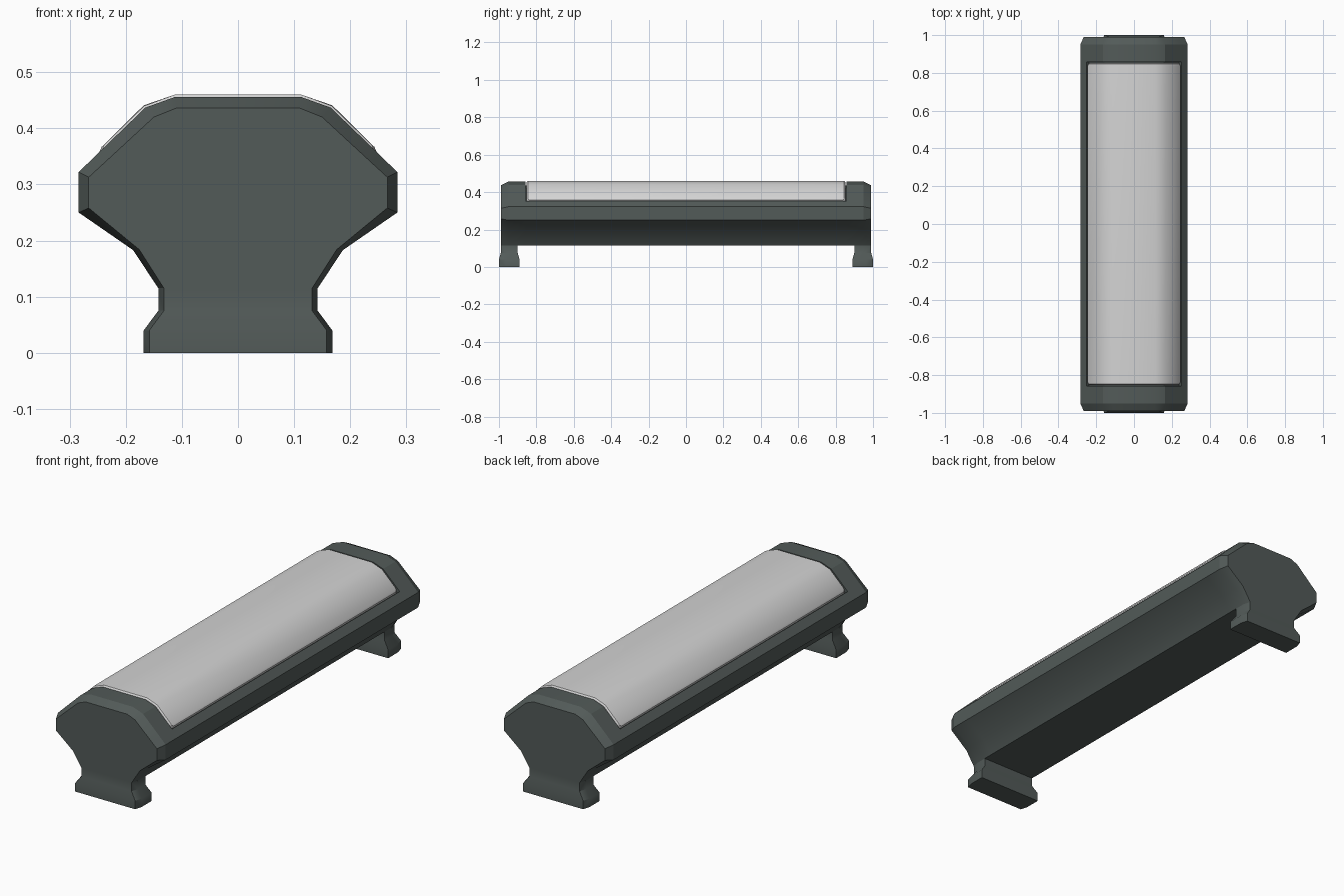
import bpy, bmesh, math

if "Cube" in bpy.data.objects:
    bpy.data.objects.remove(bpy.data.objects["Cube"])


def material(name, rgb):
    m = bpy.data.materials.new(name)
    m.diffuse_color = (*rgb, 1)
    m.use_nodes = True
    m.node_tree.nodes["Principled BSDF"].inputs["Base Color"].default_value = m.diffuse_color
    return m


DARK = material("dark grey green", (0.085, 0.103, 0.098))
PALE = material("pale panel", (0.66, 0.66, 0.66))


def loft(name, rings, mat, angle):
    """Skin closed rings of 3D points, cap both ends."""
    bm = bmesh.new()
    loops = [[bm.verts.new(p) for p in r] for r in rings]
    n = len(loops[0])
    for a, b in zip(loops, loops[1:]):
        for i in range(n):
            j = (i + 1) % n
            bm.faces.new((a[i], a[j], b[j], b[i]))
    bm.faces.new(loops[0])
    bm.faces.new(loops[-1])
    bmesh.ops.remove_doubles(bm, verts=bm.verts, dist=1e-5)
    bmesh.ops.recalc_face_normals(bm, faces=bm.faces)
    me = bpy.data.meshes.new(name)
    bm.to_mesh(me)
    bm.free()
    me.materials.append(mat)
    ob = bpy.data.objects.new(name, me)
    bpy.context.collection.objects.link(ob)
    bpy.ops.object.select_all(action='DESELECT')
    ob.select_set(True)
    bpy.context.view_layer.objects.active = ob
    bpy.ops.object.shade_smooth_by_angle(angle=math.radians(angle))
    return ob


def section(half, y):
    """Mirror a right-hand half profile into a closed ring at depth y."""
    return [(x, y, z) for x, z in half] + [(-x, y, z) for x, z in reversed(half)]


def symmetric(sections):
    """Repeat (half, y) sections in reverse on the far side."""
    return ([section(h, -y) for h, y in sections]
            + [section(h, y) for h, y in reversed(sections)])


# Main housing with chamfered ends and a shallow recess for the panel
lower = [(.284, .322), (.284, .25), (.187, .183), (.142, .115)]
full = [(.112, .456), (.165, .437), (.250, .355), (.252, .353)] + lower
recess = [(.107, .436), (.155, .418), (.238, .338), (.252, .353)] + lower
end = [(.110, .436), (.150, .420), (.233, .3434), (.235, .3415),
       (.266, .313), (.266, .258), (.176, .184), (.132, .115)]
loft("housing", symmetric([(end, .99), (full, .95), (full, .857), (recess, .857)]),
     DARK, 23)

# Pale panel wrapped over the top, with softened ends
under = [(.238, .343), (.15, .41), (.10, .425)]
panel_end = [(.112, .453), (.164, .435), (.230, .369), (.234, .361)] + under
panel_mid = [(.113, .460), (.167, .440), (.238, .371), (.242, .362)] + under
panel_full = [(.113, .460), (.168, .441), (.243, .367), (.247, .358)] + under
loft("top_panel", symmetric([(panel_end, .852), (panel_mid, .846), (panel_full, .835)]),
     PALE, 33)

# Flared feet: half width, inner y, outer y at each height
levels = [(0, .168, .89, 1.0), (.04, .168, .89, 1.0),
          (.075, .142, .90, .99), (.115, .142, .90, .99)]
for name, s in (("front_foot", -1), ("back_foot", 1)):
    rings = []
    for z, w, yin, yout in levels:
        pts = [(w, yin), (w, yout - .035), (w - .01, yout)]
        rings.append([(x, s * y, z) for x, y in pts]
                     + [(-x, s * y, z) for x, y in reversed(pts)])
    loft(name, rings, DARK, 38)
